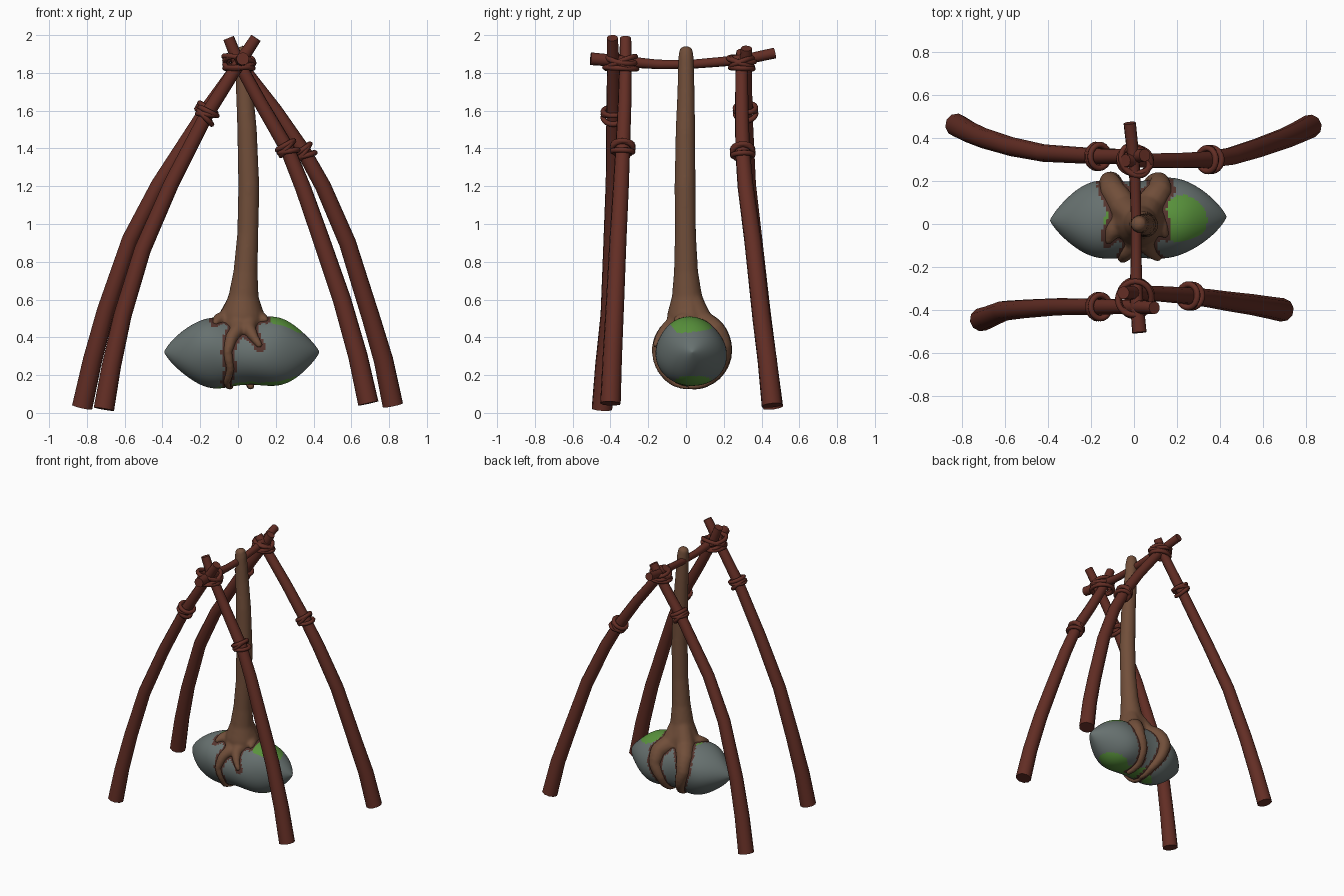
import bpy, bmesh, math
from mathutils import Vector, Matrix

if "Cube" in bpy.data.objects:
    bpy.data.objects.remove(bpy.data.objects["Cube"])


def mat(name, rgb):
    m = bpy.data.materials.new(name)
    m.diffuse_color = (*rgb, 1)
    m.use_nodes = True
    m.node_tree.nodes["Principled BSDF"].inputs["Base Color"].default_value = m.diffuse_color
    return m


RED = mat("red brown wood", (0.125, 0.027, 0.018))
BROWN = mat("bark brown", (0.165, 0.077, 0.042))
DARK = mat("dark root edge", (0.09, 0.035, 0.027))
GREY = mat("stone grey", (0.135, 0.165, 0.16))
GREEN = mat("moss green", (0.10, 0.29, 0.045))


def add_tube(bm, pts, radii, sides=10):
    """Capped tube through pts with one radius per point."""
    pts = [Vector(p) for p in pts]
    rings, prev = [], None
    for i, p in enumerate(pts):
        t = (pts[min(i + 1, len(pts) - 1)] - pts[max(i - 1, 0)]).normalized()
        if prev is None:
            u = t.orthogonal().normalized()
        else:
            u = (prev - t * prev.dot(t)).normalized()
        prev, v = u, t.cross(u)
        rings.append([bm.verts.new(p + radii[i] * (u * math.cos(a) + v * math.sin(a)))
                      for a in (2 * math.pi * k / sides for k in range(sides))])
    for a, b in zip(rings, rings[1:]):
        for k in range(sides):
            n = (k + 1) % sides
            bm.faces.new((a[k], a[n], b[n], b[k]))
    bm.faces.new(rings[0][::-1])
    bm.faces.new(rings[-1])


def make(name, bm, *mats, smooth=True):
    bmesh.ops.recalc_face_normals(bm, faces=bm.faces)
    me = bpy.data.meshes.new(name)
    bm.to_mesh(me)
    bm.free()
    ob = bpy.data.objects.new(name, me)
    bpy.context.collection.objects.link(ob)
    for m in mats:
        me.materials.append(m)
    if smooth:
        bpy.ops.object.select_all(action='DESELECT')
        ob.select_set(True)
        bpy.context.view_layer.objects.active = ob
        bpy.ops.object.shade_smooth_by_angle(angle=math.radians(40))
    return ob


def lerp_radii(n, a, b):
    return [a + (b - a) * i / (n - 1) for i in range(n)]


def rope_ring(name, centre, axis, ra, rb, minor=0.014):
    """Rope loop round an axis, stretched to ra by rb."""
    q = Vector(axis).to_track_quat('Z', 'Y')
    bpy.ops.mesh.primitive_torus_add(major_radius=1, minor_radius=0.2,
                                     major_segments=24, minor_segments=8)
    ob = bpy.context.object
    ob.name = name
    for v in ob.data.vertices:
        flat = Vector((v.co.x, v.co.y, 0))
        d = flat.length - 1
        n = flat.normalized()
        p = Vector((n.x * (ra + d * minor * 5), n.y * (rb + d * minor * 5), v.co.z * minor * 5))
        v.co = q @ p + Vector(centre)
    ob.data.materials.append(RED)
    bpy.ops.object.shade_smooth_by_angle(angle=math.radians(60))


# Four bent legs
legs = {
    "front_left_leg": [(-0.71, -0.445, 0.02), (-0.67, -0.43, 0.25), (-0.61, -0.405, 0.52), (-0.505, -0.395, 0.865),
                       (-0.35, -0.385, 1.22), (-0.165, -0.385, 1.58), (0, -0.385, 1.84), (0.095, -0.39, 1.985)],
    "front_right_leg": [(0.69, -0.40, 0.05), (0.635, -0.39, 0.3), (0.55, -0.375, 0.6), (0.44, -0.36, 0.92),
                        (0.345, -0.345, 1.19), (0.26, -0.335, 1.4), (0.12, -0.325, 1.64), (0, -0.32, 1.86),
                        (-0.05, -0.32, 1.985)],
    "back_left_leg": [(-0.825, 0.46, 0.03), (-0.77, 0.43, 0.28), (-0.70, 0.40, 0.54), (-0.57, 0.36, 0.92),
                      (-0.42, 0.33, 1.21), (-0.17, 0.315, 1.6), (0, 0.315, 1.84), (0.05, 0.32, 1.93)],
    "back_right_leg": [(0.82, 0.455, 0.04), (0.77, 0.43, 0.28), (0.705, 0.40, 0.5), (0.58, 0.355, 0.9),
                       (0.45, 0.315, 1.2), (0.35, 0.30, 1.38), (0.2, 0.295, 1.6), (0, 0.295, 1.86),
                       (-0.04, 0.295, 1.91)],
}
knot_at = {"front_left_leg": 5, "front_right_leg": 5, "back_left_leg": 5, "back_right_leg": 5}
for name, pts in legs.items():
    bm = bmesh.new()
    add_tube(bm, pts, lerp_radii(len(pts), 0.055, 0.03))
    make(name, bm, RED)
    # Rope lashing on the leg
    i = knot_at[name]
    c, t = Vector(pts[i]), (Vector(pts[i + 1]) - Vector(pts[i - 1])).normalized()
    for k, (off, tilt) in enumerate(((-0.018, 0.3), (0.018, -0.05), (0.0, -0.4))):
        ax = Matrix.Rotation(tilt, 3, 'Y') @ t
        rope_ring(f"{name}_lashing_{k}", c + t * off, ax, 0.054, 0.05)

# Crossbar
bm = bmesh.new()
add_tube(bm, [(0.025, -0.505, 1.875), (0.01, -0.33, 1.86), (0.01, -0.15, 1.845), (0.01, 0.02, 1.845),
              (0.005, 0.2, 1.86), (-0.005, 0.33, 1.875), (-0.02, 0.47, 1.905)],
         [0.034, 0.031, 0.025, 0.024, 0.026, 0.028, 0.029])
make("crossbar", bm, RED)

# Rope joints where the legs meet the crossbar
for side, y, ry in (("front", -0.345, 0.085), ("back", 0.295, 0.06)):
    for k, (tx, ty, dz) in enumerate(((0.4, 0.1, 0), (-0.4, -0.1, 0), (0.05, 0.0, -0.03), (0.15, 0.2, 0.015))):
        rope_ring(f"{side}_joint_rope_{k}", (0.005, y, 1.855 + dz), (ty, tx, 1), 0.075, ry)

# Stone shape
CY, CZ, X0, HALF = 0.025, 0.322, 0.02, 0.41


def stone_radius(x):
    t = max(-1, min(1, (x - X0) / HALF))
    return 0.184 * (1 - abs(t) ** 3) ** 0.85 * (1 - 0.05 * math.cos(2 * math.pi * t)) + 0.002


def on_stone(x, deg, lift=0.0):
    """Point on the stone; angle runs from the top towards the front."""
    a, r = math.radians(deg), stone_radius(x) + lift
    return Vector((x, CY - r * math.sin(a), CZ + r * math.cos(a)))


# Hanging trunk with roots gripping the stone: (x, angle, radius)
roots = [
    [(-0.01, 25, 0.05), (0.0, 45, 0.04), (-0.035, 65, 0.034), (-0.055, 90, 0.025), (-0.04, 120, 0.022),
     (-0.06, 150, 0.02), (-0.05, 175, 0.015)],
    [(0.06, 25, 0.05), (0.055, 45, 0.04), (0.085, 65, 0.026), (0.12, 82, 0.016)],
    [(-0.05, 5, 0.06), (-0.10, 20, 0.04), (-0.125, 38, 0.012)],
    [(0.09, 0, 0.06), (0.13, 15, 0.035), (0.15, 28, 0.012)],
    [(-0.05, -20, 0.07), (-0.10, -50, 0.06), (-0.115, -80, 0.048), (-0.09, -110, 0.038),
     (-0.05, -145, 0.028), (-0.04, -180, 0.018)],
    [(0.07, -20, 0.07), (0.12, -50, 0.06), (0.12, -80, 0.045), (0.08, -110, 0.036),
     (0.06, -145, 0.028), (0.07, -185, 0.018)],
]
stain = []
bm = bmesh.new()
trunk = [(0.018, 0, 1.94, 0.018), (0.02, 0, 1.925, 0.036), (0.025, 0, 1.88, 0.041), (0.035, 0, 1.7, 0.046),
         (0.048, -0.003, 1.5, 0.052), (0.057, -0.005, 1.2, 0.056), (0.052, -0.003, 0.95, 0.056),
         (0.04, 0, 0.75, 0.064), (0.03, 0.005, 0.62, 0.08), (0.025, 0.01, 0.53, 0.11), (0.022, 0.015, 0.46, 0.12)]
add_tube(bm, [p[:3] for p in trunk], [p[3] for p in trunk], 20)
for root in roots:
    pts, rad = [Vector((0.035, 0, 0.66))], [0.055]
    for (x0, a0, r0), (x1, a1, r1) in zip(root, root[1:] + root[-1:]):
        for f in (0, 0.33, 0.67):
            x, a, r = x0 + (x1 - x0) * f, a0 + (a1 - a0) * f, r0 + (r1 - r0) * f
            if (x1, a1) == (x0, a0) and f:
                break
            pts.append(on_stone(x, a, 0.012 - r * 0.45))
            rad.append(r)
            stain.append((on_stone(x, a), r + 0.012))
    add_tube(bm, pts, rad, 12)
ob = make("hanging_trunk_and_roots", bm, BROWN)
rm = ob.modifiers.new("merge", 'REMESH')
rm.mode, rm.voxel_size, rm.use_smooth_shade = 'VOXEL', 0.01, True
sm = ob.modifiers.new("soften", 'SMOOTH')
sm.factor, sm.iterations = 0.5, 6

# Stone with moss patches and dark root edges
bm = bmesh.new()
xs = [X0 + HALF * math.sin(math.pi / 2 * (k / 50 - 1)) for k in range(101)]
add_tube(bm, [(x, CY, CZ) for x in xs], [stone_radius(x) for x in xs], 96)
for v in bm.verts:
    d = Vector((0, v.co.y - CY, v.co.z - CZ))
    a = math.atan2(d.y, d.z)
    v.co += d * (0.025 * math.sin(3 * a + 11 * v.co.x) + 0.02 * math.sin(2 * a - 17 * v.co.x))
    v.co.y += 0.02 * (v.co.x - X0)
moss = [((0.25, 0.02, 0.52), (0.13, 0.13, 0.12)), ((0.22, 0.03, 0.13), (0.13, 0.11, 0.09)),
        ((0.03, 0.03, 0.13), (0.17, 0.09, 0.06)), ((-0.09, 0.02, 0.5), (0.05, 0.07, 0.06))]
for f in bm.faces:
    c = f.calc_center_median()
    wob = 1 + 0.15 * math.sin(25 * c.x + 18 * c.y)
    for m, s in moss:
        if sum(((c[k] - m[k]) / s[k]) ** 2 for k in range(3)) < wob:
            f.material_index = 1
    if any((c - p).length < r for p, r in stain):
        f.material_index = 2
make("hanging_stone", bm, GREY, GREEN, DARK)
